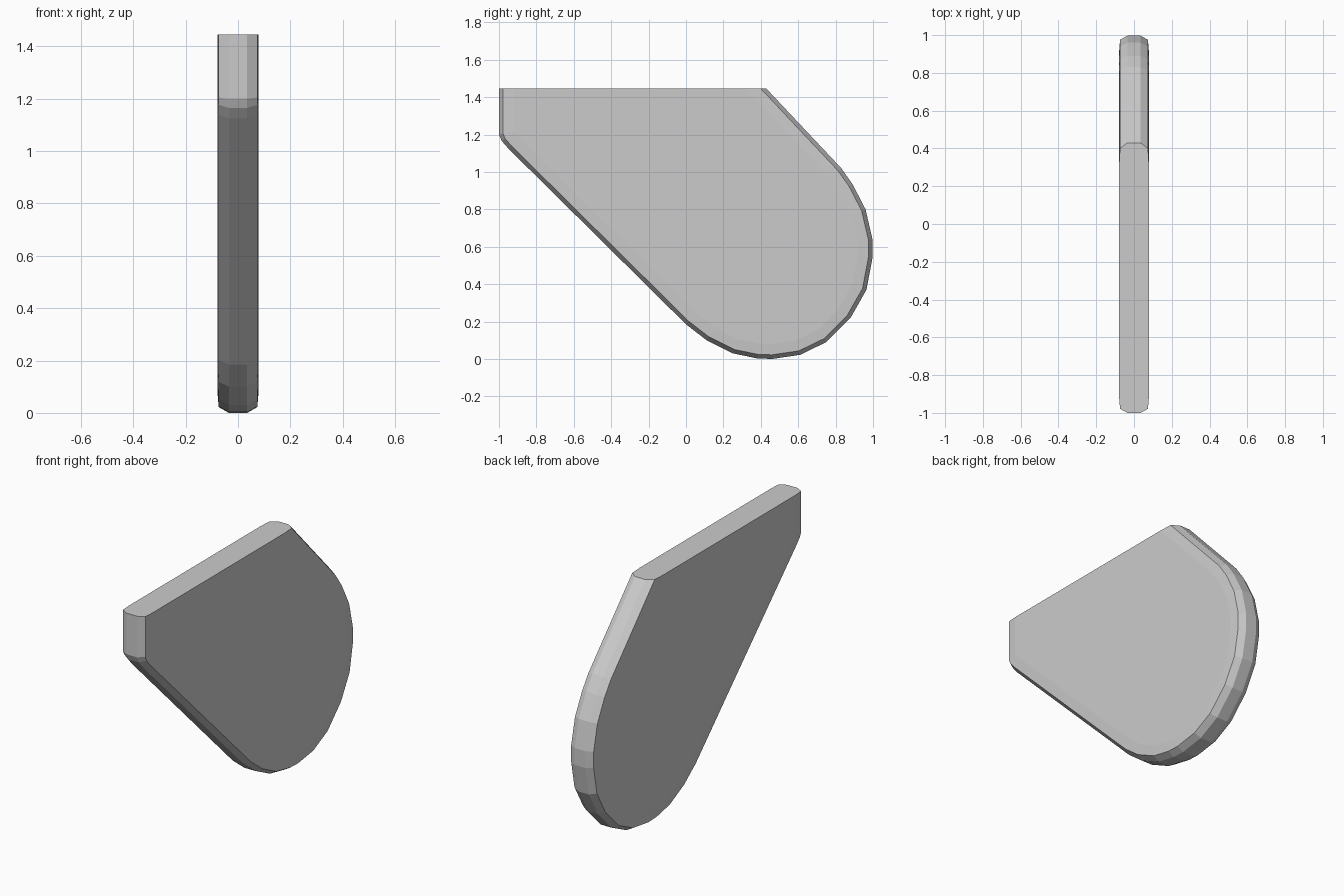
import bpy, bmesh
from mathutils import Vector

if "Cube" in bpy.data.objects:
    bpy.data.objects.remove(bpy.data.objects["Cube"])

TOP = 1.445
# Side outline (y, z), open along the flat top edge
outline = [Vector(p) for p in [
    (-1, TOP), (-1, 1.2), (-0.985, 1.165), (-0.95, 1.125), (0, 0.185), (0.11, 0.1),
    (0.25, 0.03), (0.38, 0.003), (0.46, 0), (0.61, 0.022), (0.75, 0.09),
    (0.88, 0.22), (0.965, 0.37), (0.997, 0.54), (0.997, 0.64), (0.96, 0.8),
    (0.89, 0.935), (0.83, 1.02), (0.43, TOP)]]


def inset(points, d):
    """Mitred inset; end points slide along the flat top."""
    normals = [Vector((a.y - b.y, b.x - a.x)).normalized()
               for a, b in zip(points, points[1:])]
    result = [points[0] + Vector((d / normals[0].x, 0))]
    for p, n, m in zip(points[1:-1], normals, normals[1:]):
        result.append(p + (n + m) * d / (1 + n.dot(m)))
    result.append(points[-1] + Vector((d / normals[-1].x, 0)))
    return result


# Layers across the thickness: (x, inset), mirrored for the other side
half = [(0.035, 0), (0.074, 0.022), (0.0785, 0.08)]
layers = [(-x, d) for x, d in reversed(half)] + half

# Rounded plate lofted through the layers
bm = bmesh.new()
rings = [[bm.verts.new((x, p.x, p.y)) for p in inset(outline, d)] for x, d in layers]
n = len(outline)
for r, s in zip(rings, rings[1:]):
    for i in range(n - 1):
        bm.faces.new((r[i], r[i + 1], s[i + 1], s[i]))
bm.faces.new(rings[0])
bm.faces.new(rings[-1])
# Flat top
bm.faces.new([r[0] for r in rings] + [r[-1] for r in reversed(rings)])
bmesh.ops.recalc_face_normals(bm, faces=bm.faces)

mesh = bpy.data.meshes.new("rounded_plate")
bm.to_mesh(mesh)
bm.free()
plate = bpy.data.objects.new("rounded_plate", mesh)
bpy.context.collection.objects.link(plate)
